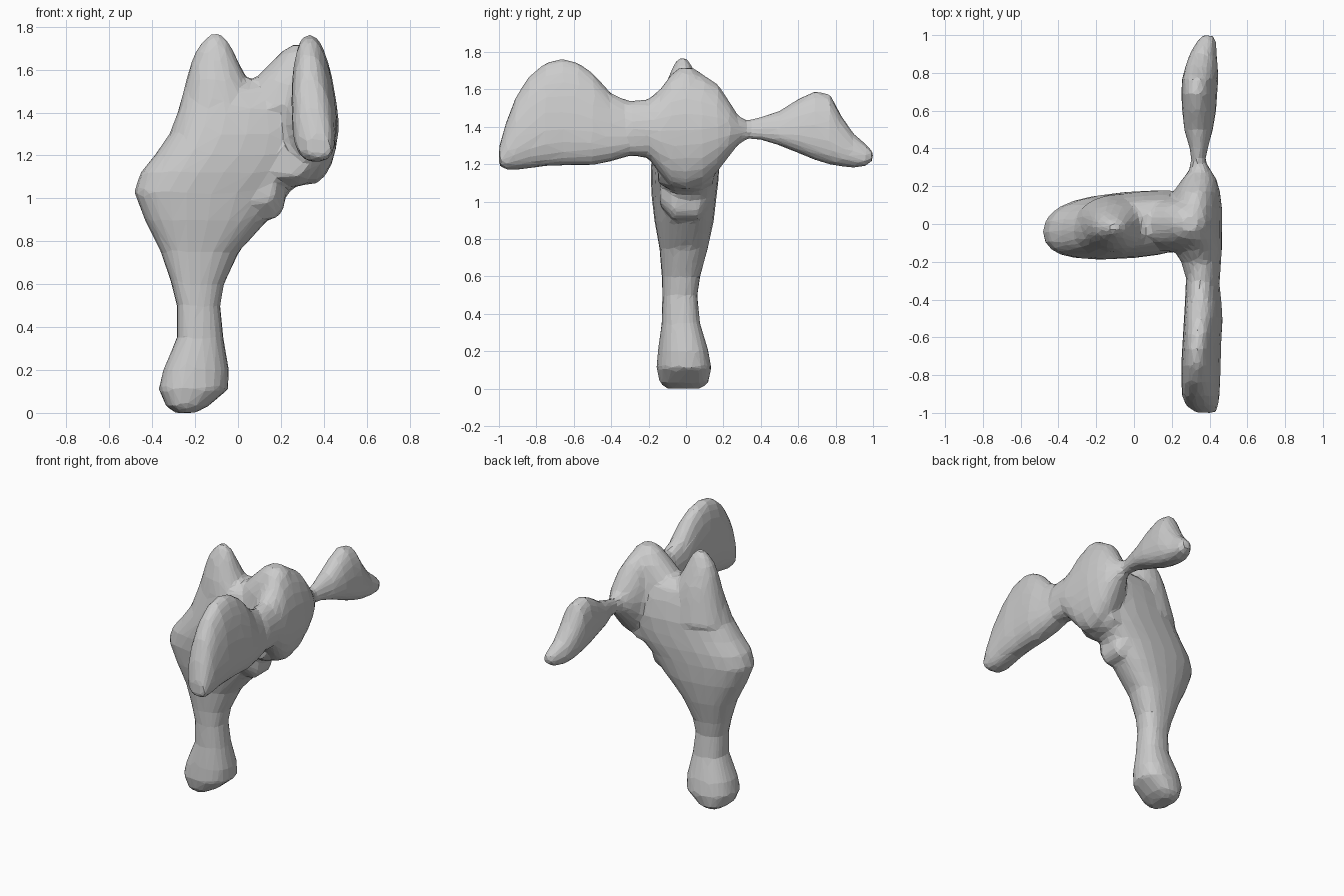
import bpy, bmesh
from math import cos, sin, pi, copysign

SIDES = 24


def loft(name, axis, rows, power=2.0, lean=0.0, taper=0.0, skew=0.0):
    """Closed skin through oval sections: (position, x min, x max, b min, b max)."""
    bm = bmesh.new()
    rings = []
    for t, x0, x1, b0, b1 in rows:
        ring = []
        for i in range(SIDES):
            a = 2 * pi * i / SIDES
            u = copysign(abs(cos(a)) ** (2 / power), cos(a))
            v = copysign(abs(sin(a)) ** (2 / power), sin(a))
            x = (x0 + x1) / 2 + u * (1 - taper * v) * (x1 - x0) / 2 + lean * v * (b1 - b0) / 2
            b = (b0 + b1) / 2 + v * (b1 - b0) / 2 + skew * u * (x1 - x0) / 2
            ring.append(bm.verts.new((x, b, t) if axis == 'Z' else (x, t, b)))
        rings.append(ring)
    for r, s in zip(rings, rings[1:]):
        for i in range(SIDES):
            j = (i + 1) % SIDES
            bm.faces.new((r[i], r[j], s[j], s[i]))
    bm.faces.new(rings[0])
    bm.faces.new(rings[-1])
    bmesh.ops.recalc_face_normals(bm, faces=bm.faces)
    mesh = bpy.data.meshes.new(name)
    bm.to_mesh(mesh)
    bm.free()
    ob = bpy.data.objects.new(name, mesh)
    bpy.context.collection.objects.link(ob)
    return ob


# Foot, stem and broad flat body
body = loft("body", 'Z', [
    (0.00, -0.29, -0.20, -0.10, 0.08),
    (0.03, -0.335, -0.14, -0.14, 0.12),
    (0.11, -0.37, -0.045, -0.158, 0.135),
    (0.20, -0.35, -0.042, -0.15, 0.12),
    (0.35, -0.285, -0.068, -0.13, 0.075),
    (0.50, -0.285, -0.082, -0.126, 0.06),
    (0.60, -0.31, -0.065, -0.128, 0.075),
    (0.75, -0.36, 0.005, -0.14, 0.115),
    (0.90, -0.435, 0.14, -0.165, 0.145),
    (1.03, -0.485, 0.24, -0.178, 0.158),
    (1.12, -0.455, 0.34, -0.182, 0.168),
    (1.20, -0.39, 0.39, -0.18, 0.172),
    (1.30, -0.32, 0.40, -0.172, 0.172),
    (1.42, -0.275, 0.38, -0.15, 0.15),
    (1.50, -0.255, 0.33, -0.12, 0.12),
    (1.555, -0.20, 0.26, -0.06, 0.06)], power=2.4, skew=0.09)

# Tall horn on the back of the body
horn = loft("horn", 'Z', [
    (1.30, -0.31, 0.15, -0.17, 0.16),
    (1.48, -0.26, 0.09, -0.145, 0.125),
    (1.555, -0.24, 0.045, -0.13, 0.105),
    (1.62, -0.222, 0.01, -0.11, 0.08),
    (1.68, -0.20, -0.018, -0.09, 0.055),
    (1.73, -0.165, -0.045, -0.065, 0.03),
    (1.77, -0.125, -0.085, -0.04, 0.0)], power=2.1)

# Slope climbing from the saddle to the hub crest
crest = loft("crest", 'Z', [
    (1.42, 0.00, 0.44, -0.15, 0.15),
    (1.55, 0.07, 0.43, -0.13, 0.13),
    (1.62, 0.14, 0.41, -0.11, 0.12),
    (1.68, 0.20, 0.38, -0.08, 0.09),
    (1.715, 0.25, 0.34, -0.04, 0.04)])

# Rounded hub where the blades meet
hub = loft("hub", 'Y', [
    (-0.30, 0.28, 0.455, 1.25, 1.535),
    (-0.20, 0.25, 0.46, 1.23, 1.55),
    (-0.14, 0.21, 0.465, 1.15, 1.60),
    (-0.08, 0.19, 0.465, 1.08, 1.68),
    (0.00, 0.18, 0.465, 1.06, 1.71),
    (0.09, 0.19, 0.465, 1.09, 1.68),
    (0.17, 0.21, 0.455, 1.16, 1.63),
    (0.23, 0.25, 0.44, 1.24, 1.54),
    (0.28, 0.29, 0.41, 1.305, 1.46),
    (0.33, 0.30, 0.38, 1.335, 1.435)], lean=-0.02, taper=0.1)

# Long wide blade, thicker along its lower edge
long_blade = loft("long_blade", 'Y', [
    (-0.20, 0.28, 0.445, 1.24, 1.55),
    (-0.30, 0.275, 0.445, 1.245, 1.535),
    (-0.40, 0.27, 0.455, 1.215, 1.58),
    (-0.50, 0.265, 0.46, 1.195, 1.69),
    (-0.58, 0.26, 0.455, 1.193, 1.745),
    (-0.66, 0.255, 0.45, 1.193, 1.765),
    (-0.75, 0.25, 0.45, 1.19, 1.745),
    (-0.84, 0.25, 0.445, 1.178, 1.67),
    (-0.91, 0.255, 0.445, 1.168, 1.56),
    (-0.96, 0.275, 0.44, 1.17, 1.43),
    (-1.00, 0.33, 0.43, 1.19, 1.29)], power=2.4, lean=-0.07, taper=0.2)

# Short blade with a pinched root and drooping tip
short_blade = loft("short_blade", 'Y', [
    (0.26, 0.30, 0.39, 1.33, 1.44),
    (0.33, 0.305, 0.375, 1.335, 1.435),
    (0.40, 0.295, 0.39, 1.33, 1.455),
    (0.50, 0.265, 0.415, 1.30, 1.485),
    (0.60, 0.255, 0.43, 1.26, 1.55),
    (0.69, 0.25, 0.435, 1.222, 1.592),
    (0.77, 0.255, 0.44, 1.198, 1.575),
    (0.83, 0.27, 0.44, 1.188, 1.46),
    (0.90, 0.295, 0.435, 1.182, 1.36),
    (0.96, 0.33, 0.435, 1.19, 1.31),
    (1.00, 0.36, 0.42, 1.22, 1.27)], power=2.3, lean=-0.08, taper=0.15)

# Stepped lumps under the hub
lower_lump = loft("lower_lump", 'Y', [
    (-0.14, 0.03, 0.17, 0.98, 1.14),
    (-0.07, 0.03, 0.22, 0.90, 1.14),
    (0.07, 0.03, 0.22, 0.90, 1.14),
    (0.13, 0.03, 0.17, 0.98, 1.14)], power=2.6)
upper_lump = loft("upper_lump", 'Y', [
    (-0.15, 0.15, 0.32, 1.10, 1.25),
    (-0.07, 0.15, 0.35, 1.055, 1.28),
    (0.07, 0.15, 0.35, 1.055, 1.28),
    (0.15, 0.15, 0.32, 1.10, 1.25)], power=2.8)

# Fuse the parts into one continuous, lightly faceted skin
parts = [body, horn, crest, hub, long_blade, short_blade, lower_lump, upper_lump]
for ob in parts:
    ob.select_set(True)
bpy.context.view_layer.objects.active = body
bpy.ops.object.join()
body.name = "winged_body"
remesh = body.modifiers.new("fuse", 'REMESH')
remesh.mode = 'VOXEL'
remesh.voxel_size = 0.016
smooth = body.modifiers.new("soften", 'SMOOTH')
smooth.factor = 0.5
smooth.iterations = 5
facets = body.modifiers.new("facets", 'DECIMATE')
facets.ratio = 0.06
